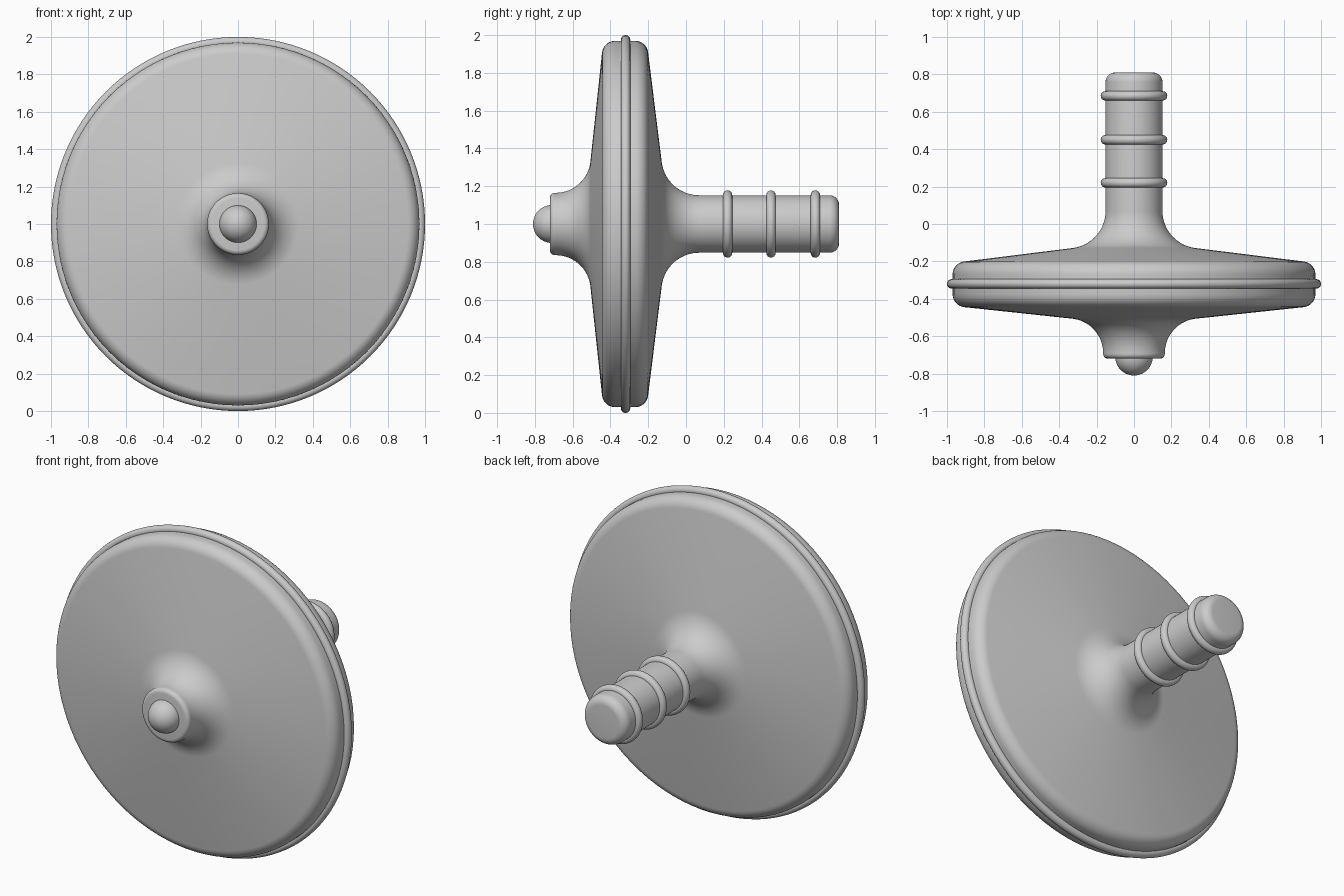
import bpy, bmesh, math
from mathutils import Matrix, Vector

if "Cube" in bpy.data.objects:
    bpy.data.objects.remove(bpy.data.objects["Cube"])

grey = bpy.data.materials.new("plain grey")
grey.use_nodes = True
COLOUR = (0.6, 0.6, 0.6, 1)
grey.diffuse_color = COLOUR
grey.node_tree.nodes["Principled BSDF"].inputs["Base Color"].default_value = COLOUR

AXIS_Z = 1.0


def arc(r, y, size, start, end, steps=8):
    """Points of an arc in the (radius, y) plane, angles in degrees."""
    angles = [math.radians(start + (end - start) * i / steps) for i in range(steps + 1)]
    return [(r + size * math.cos(a), y + size * math.sin(a)) for a in angles]


def lathe(name, profile, segments=96, closed=False):
    """Revolve a (radius, y) profile about the model's front-to-back axis."""
    bm = bmesh.new()
    verts = [bm.verts.new((r, y, 0)) for r, y in profile]
    pairs = list(zip(verts, verts[1:]))
    if closed:
        pairs.append((verts[-1], verts[0]))
    edges = [bm.edges.new(p) for p in pairs]
    bmesh.ops.spin(bm, geom=verts + edges, cent=(0, 0, 0), axis=(0, 1, 0),
                   angle=math.tau, steps=segments, use_duplicate=False)
    bmesh.ops.remove_doubles(bm, verts=bm.verts, dist=0.0001)
    bmesh.ops.recalc_face_normals(bm, faces=bm.faces)
    bmesh.ops.transform(bm, verts=bm.verts, matrix=Matrix.Translation(Vector((0, 0, AXIS_Z))))
    mesh = bpy.data.meshes.new(name)
    bm.to_mesh(mesh)
    bm.free()
    mesh.materials.append(grey)
    obj = bpy.data.objects.new(name, mesh)
    bpy.context.collection.objects.link(obj)
    bpy.ops.object.select_all(action="DESELECT")
    obj.select_set(True)
    bpy.context.view_layer.objects.active = obj
    bpy.ops.object.shade_smooth_by_angle(angle=math.radians(40))
    return obj


# Disc body with front boss, flared fillets and rear stem
body = [(0, -0.72)]
body += arc(0.14, -0.695, 0.025, -90, 0, 5)       # boss lip
body += arc(0.35, -0.69, 0.185, 180, 98, 14)      # front flare
body += arc(0.90, -0.375, 0.07, -82, 0)           # front rim corner
body += arc(0.90, -0.27, 0.07, 0, 82)             # rear rim corner
body += arc(0.352, 0.07, 0.2, 262, 180, 14)       # rear flare
body += arc(0.102, 0.76, 0.05, 0, 90)             # stem end
body += [(0, 0.81)]
lathe("disc_body", body)

# Rounded nose set into the boss
lathe("nose_ball", [(0, -0.81)] + arc(0, -0.71, 0.1, -84, 84, 28) + [(0, -0.61)], 48)

# Bead round the rim and three beads along the stem
lathe("rim_bead", arc(0.975, -0.32, 0.025, 0, 345, 23), 128, closed=True)
for i, y in enumerate((0.22, 0.45, 0.685)):
    lathe(f"stem_bead_{i + 1}", arc(0.153, y, 0.025, 0, 345, 23), 64, closed=True)
